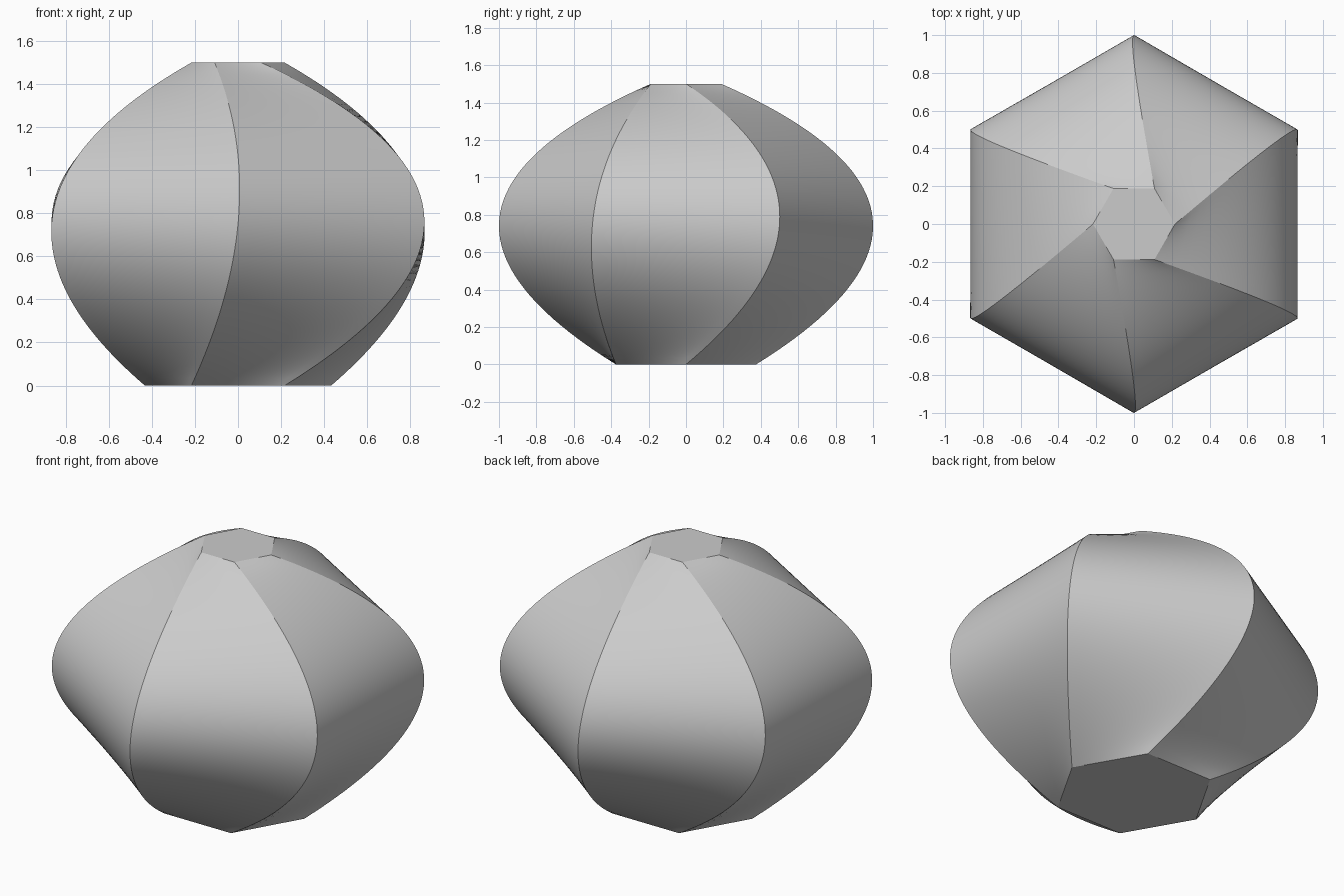
import bpy
import bmesh
from math import radians
from mathutils import Matrix, Vector

if "Cube" in bpy.data.objects:
    bpy.data.objects.remove(bpy.data.objects["Cube"], do_unlink=True)

SIDES, ACROSS, RINGS = 6, 12, 48

# Flat grey finish
grey = bpy.data.materials.new("plain grey")
grey.use_nodes = True
colour = (0.6, 0.6, 0.6, 1)
grey.diffuse_color = colour
grey.node_tree.nodes["Principled BSDF"].inputs["Base Color"].default_value = colour


def corner(radius, angle, z):
    return Matrix.Rotation(radians(angle), 3, "Z") @ Vector((radius, 0, 0)) + Vector((0, 0, z))


# Corner rail: a parabola through base, waist and top hexagons, spaced by chord length
base, waist, top = corner(0.433, 0, 0), corner(1, 30, 0.75), corner(0.217, 0, 1.5)
lower, upper = (waist - base).length, (top - waist).length
mid = lower / (lower + upper)
rise = (waist - base) / mid
bend = (top - waist) / (1 - mid) - rise


def rail(t, side):
    point = base + rise * t + bend * t * (t - mid)
    return Matrix.Rotation(radians(60 * side), 3, "Z") @ point


# Lofted body: straight-sided rings between the corner rails
bm = bmesh.new()
rings = []
for r in range(RINGS + 1):
    t = r / RINGS
    ring = []
    for s in range(SIDES):
        a, b = rail(t, s), rail(t, s + 1)
        ring += [bm.verts.new(a.lerp(b, k / ACROSS)) for k in range(ACROSS)]
    rings.append(ring)

count = SIDES * ACROSS
for low, high in zip(rings, rings[1:]):
    for i in range(count):
        j = (i + 1) % count
        bm.faces.new((low[i], low[j], high[j], high[i])).smooth = True

# Flat end caps
bm.faces.new(list(reversed(rings[0])))
bm.faces.new(rings[-1])

# Crisp edges along the corner rails and around the caps
for low, high in zip(rings, rings[1:]):
    for i in range(0, count, ACROSS):
        bm.edges.get((low[i], high[i])).smooth = False
for ring in (rings[0], rings[-1]):
    for i in range(count):
        bm.edges.get((ring[i], ring[(i + 1) % count])).smooth = False

mesh = bpy.data.meshes.new("lofted_hexagon_body")
bm.to_mesh(mesh)
bm.free()
mesh.materials.append(grey)
body = bpy.data.objects.new("lofted_hexagon_body", mesh)
bpy.context.collection.objects.link(body)
